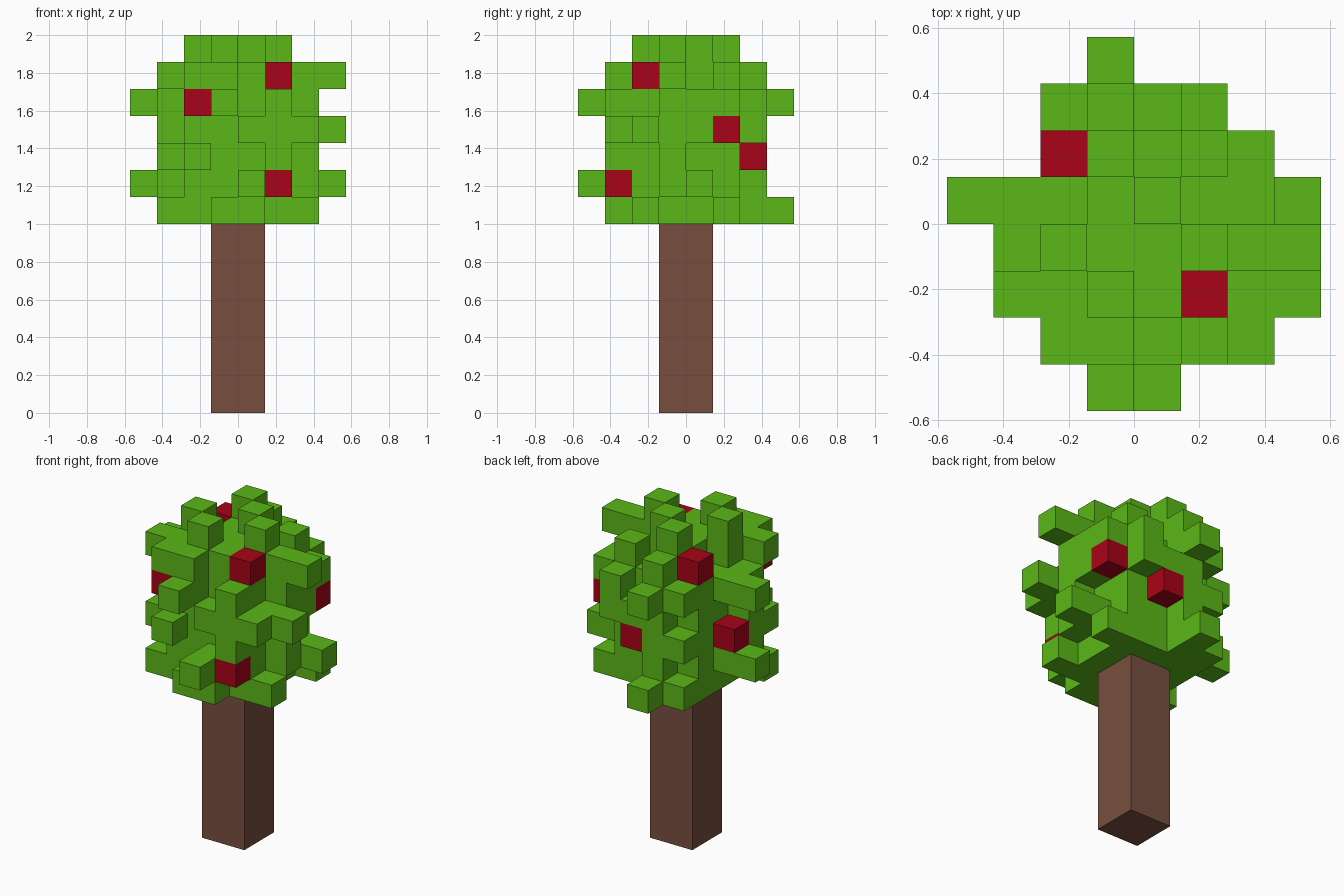
import bpy
import bmesh
from mathutils import Vector

if "Cube" in bpy.data.objects:
    bpy.data.objects.remove(bpy.data.objects["Cube"], do_unlink=True)

U = 1 / 7          # block size
BASE = 7           # blocks below the crown


def material(name, rgb):
    m = bpy.data.materials.new(name)
    m.use_nodes = True
    m.diffuse_color = (*rgb, 1)
    m.node_tree.nodes["Principled BSDF"].inputs["Base Color"].default_value = (*rgb, 1)
    return m


green = material("leaf green", (0.105, 0.48, 0.009))
red = material("fruit red", (0.4, 0.001, 0.009))
brown = material("bark brown", (0.185, 0.078, 0.049))


def finish(name, bm, mat):
    mesh = bpy.data.meshes.new(name)
    bm.to_mesh(mesh)
    bm.free()
    mesh.materials.append(mat)
    obj = bpy.data.objects.new(name, mesh)
    bpy.context.collection.objects.link(obj)
    return obj


def blocks(name, cells, hidden_by, mat):
    """Skin of a set of blocks, leaving out faces that touch another block."""
    bm = bmesh.new()
    for cell in cells:
        centre = Vector(cell) + Vector((0.5, 0.5, BASE + 0.5))
        for axis in range(3):
            for sign in (-1, 1):
                n = Vector((0, 0, 0))
                n[axis] = sign
                if tuple(int(c + d) for c, d in zip(cell, n)) in hidden_by:
                    continue
                a = Vector((0, 0, 0))
                a[(axis + 1) % 3] = 0.5
                b = n.cross(a)
                mid = centre + n / 2
                bm.faces.new([bm.verts.new((mid + p) * U)
                              for p in (a + b, b - a, -a - b, a - b)])
    bmesh.ops.remove_doubles(bm, verts=bm.verts, dist=1e-4)
    bmesh.ops.dissolve_limit(bm, angle_limit=0.01, verts=bm.verts, edges=bm.edges)
    return finish(name, bm, mat)


# Crown core: a ball of blocks, a little fuller at its bottom and upper layers
crown = set()
for k in range(6):
    limit = 11 if k in (0, 5) else 9
    for i in range(-4, 4):
        for j in range(-4, 4):
            if (i + 0.5) ** 2 + (j + 0.5) ** 2 + (k - 2.5) ** 2 < limit:
                crown.add((i, j, k))

# Gaps in the ball, layer by layer
gaps = {
    1: [(0, 2), (-1, -3)],
    2: [(0, -3), (-1, -3), (2, -2), (-3, 1), (2, 0), (2, 1), (1, 2)],
    3: [(-1, -3), (-2, -3), (-3, -2), (-3, 0), (-3, 1), (-2, 2)],
    4: [(0, -3), (0, 2)],
    5: [(1, 0), (-2, 0), (0, 1)],
}
for k, spots in gaps.items():
    crown.difference_update((i, j, k) for i, j in spots)

# Loose leaf blocks sticking out, layer by layer
tufts = {
    0: [(-3, -2), (-1, -3), (0, -3), (2, -2), (2, 1), (-2, 2), (-1, 2), (-1, 3)],
    1: [(0, -4), (3, 0), (-4, 0)],
    3: [(2, -3), (3, -2)],
    4: [(-1, -4), (-4, 0), (1, -3), (2, 1), (1, 2), (-2, 2), (-1, 3)],
    5: [(-3, -2), (-2, -3), (-1, -3), (2, -1), (3, -1), (-1, 2)],
    6: [(-2, -1), (-1, -2), (0, 0), (1, -1), (-1, 1)],
}
for k, spots in tufts.items():
    crown.update((i, j, k) for i, j in spots)

# Fruit blocks
fruit = {(1, -2, 5), (1, -3, 1), (-2, -3, 4), (-2, 1, 5),
         (2, 1, 3), (0, 2, 2), (-3, 0, 2)}
leaves = crown - fruit
solid = leaves | fruit

blocks("foliage", sorted(leaves), solid, green)
blocks("fruit", sorted(fruit), solid, red)

# Trunk
bm = bmesh.new()
bmesh.ops.create_cube(bm, size=1)
bmesh.ops.scale(bm, vec=(2 * U, 2 * U, BASE * U), verts=bm.verts)
bmesh.ops.translate(bm, vec=(0, 0, BASE * U / 2), verts=bm.verts)
finish("trunk", bm, brown)
